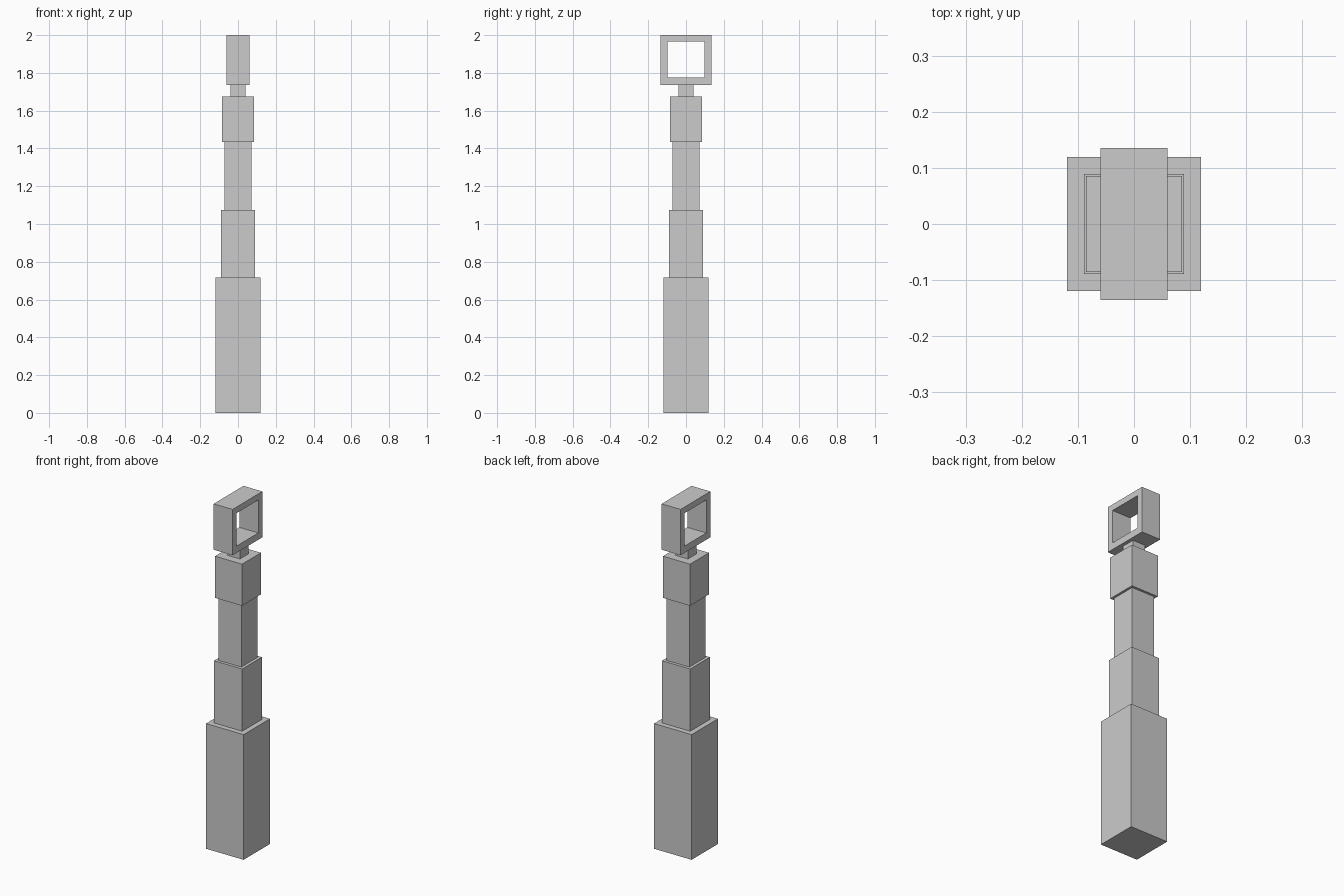
import bpy, bmesh

if "Cube" in bpy.data.objects:
    bpy.data.objects.remove(bpy.data.objects["Cube"])


def add_object(name, bm):
    bmesh.ops.recalc_face_normals(bm, faces=bm.faces)
    mesh = bpy.data.meshes.new(name)
    bm.to_mesh(mesh)
    bm.free()
    obj = bpy.data.objects.new(name, mesh)
    bpy.context.collection.objects.link(obj)
    return obj


def square_block(name, half, z0, z1):
    bm = bmesh.new()
    bmesh.ops.create_cube(bm, size=1)
    bmesh.ops.scale(bm, vec=(2 * half, 2 * half, z1 - z0), verts=bm.verts)
    bmesh.ops.translate(bm, vec=(0, 0, (z0 + z1) / 2), verts=bm.verts)
    return add_object(name, bm)


def square_ring(name, half_x, outer, inner):
    """Rectangular frame in the YZ plane; outer/inner = (half_y, z0, z1)."""
    bm = bmesh.new()

    def loop(x, rect):
        h, z0, z1 = rect
        return [bm.verts.new((x, y, z))
                for y, z in ((-h, z0), (h, z0), (h, z1), (-h, z1))]

    loops = [loop(half_x, outer), loop(half_x, inner),
             loop(-half_x, inner), loop(-half_x, outer)]
    for i in range(4):
        a, b = loops[i], loops[(i + 1) % 4]
        for j in range(4):
            k = (j + 1) % 4
            bm.faces.new((a[j], a[k], b[k], b[j]))
    return add_object(name, bm)


# Stepped square shaft, bottom to top
for name, half, z0, z1 in (
    ("handle_base", 0.119, 0.0, 0.718),
    ("lower_shaft", 0.089, 0.718, 1.075),
    ("upper_shaft", 0.072, 1.075, 1.435),
    ("collar", 0.0855, 1.435, 1.674),
    ("neck", 0.04, 1.674, 1.737),
):
    square_block(name, half, z0, z1)

# Open square ring at the tip
square_ring("tip_ring", 0.06, (0.135, 1.737, 2.0), (0.098, 1.776, 1.965))
